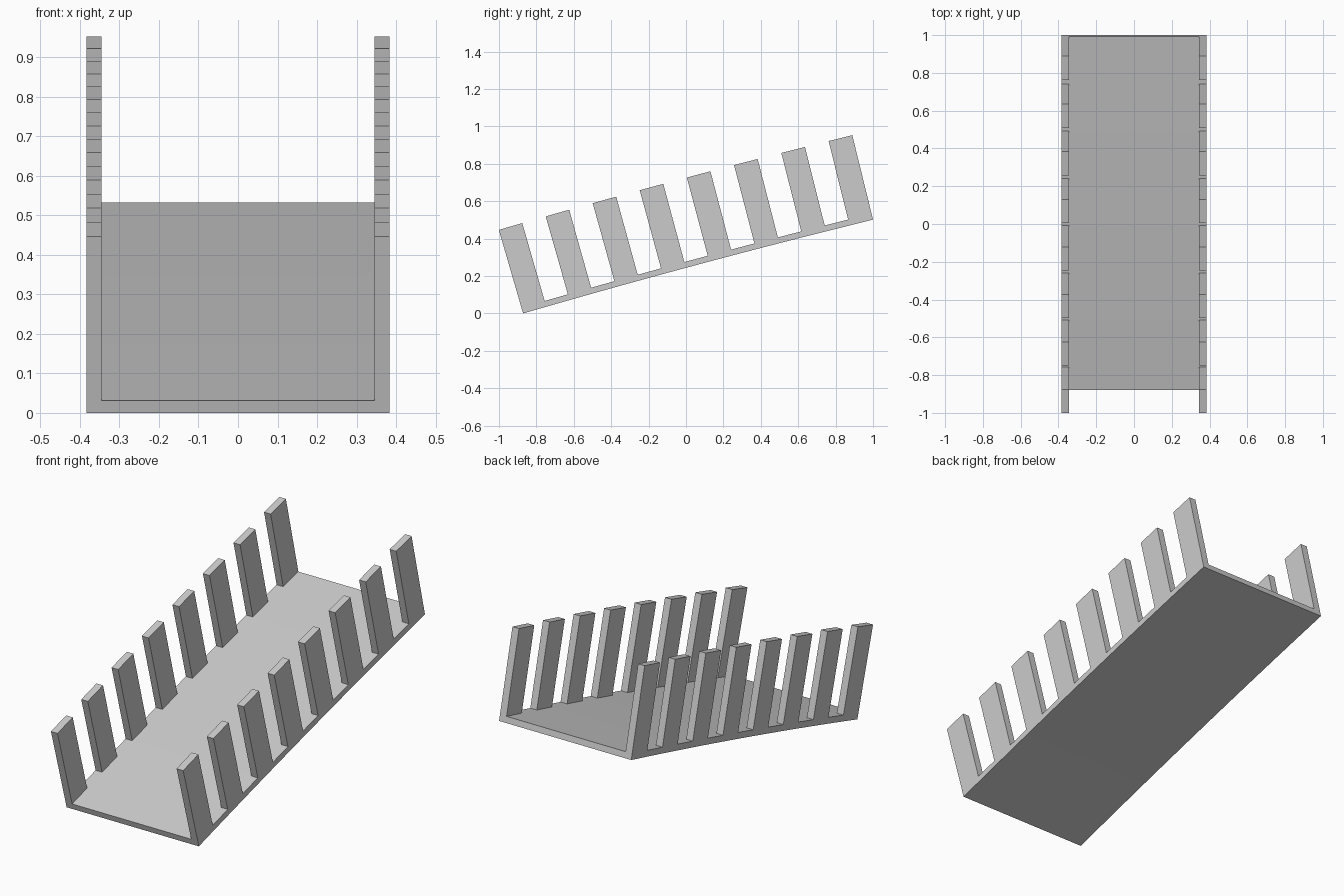
import bpy, bmesh, math

if "Cube" in bpy.data.objects:
    bpy.data.objects.remove(bpy.data.objects["Cube"])

SEGS = 15                      # 8 slats and 7 gaps
CHORD = 1.937                  # floor length
TILT = math.radians(15.0)      # mean slope
BEND = math.radians(2.4)       # slight upward arch over the length
HALF_W, SLAT_T = 0.383, 0.038
FLOOR_T, HEIGHT = 0.032, 0.465
RADIUS = CHORD / (2 * math.sin(BEND / 2))


def bent(s, h):
    """Point (y, z) at length step s and height h above the underside."""
    def raw(s, h):
        a = TILT + BEND * (0.5 - s / SEGS)
        return -(RADIUS + h) * math.sin(a), (RADIUS + h) * math.cos(a)
    y, z = raw(s, h)
    y_end = raw(SEGS, 0)[0]
    return y - y_end + 1.0, z - raw(0, 0)[1]


def extrude_profile(name, points, x0, x1):
    """Solid made from a side profile spanning x0 to x1."""
    bm = bmesh.new()
    face = bm.faces.new([bm.verts.new((x0, y, z)) for y, z in points])
    geo = bmesh.ops.extrude_face_region(bm, geom=[face])["geom"]
    verts = [g for g in geo if isinstance(g, bmesh.types.BMVert)]
    bmesh.ops.translate(bm, verts=verts, vec=(x1 - x0, 0, 0))
    bmesh.ops.recalc_face_normals(bm, faces=bm.faces[:])
    mesh = bpy.data.meshes.new(name)
    bm.to_mesh(mesh)
    bm.free()
    obj = bpy.data.objects.new(name, mesh)
    bpy.context.collection.objects.link(obj)
    return obj


# Sloping, gently arched floor
steps = range(SEGS + 1)
profile = [bent(s, 0) for s in steps] + [bent(s, FLOOR_T) for s in reversed(steps)]
extrude_profile("floor", profile, -HALF_W, HALF_W)

# Upright slats along both edges
for side, x0 in (("left", -HALF_W), ("right", HALF_W - SLAT_T)):
    for i in range(8):
        s = 2 * i
        pts = [bent(s, FLOOR_T), bent(s + 1, FLOOR_T),
               bent(s + 1, HEIGHT), bent(s, HEIGHT)]
        extrude_profile(f"{side}_slat_{i + 1}", pts, x0, x0 + SLAT_T)
